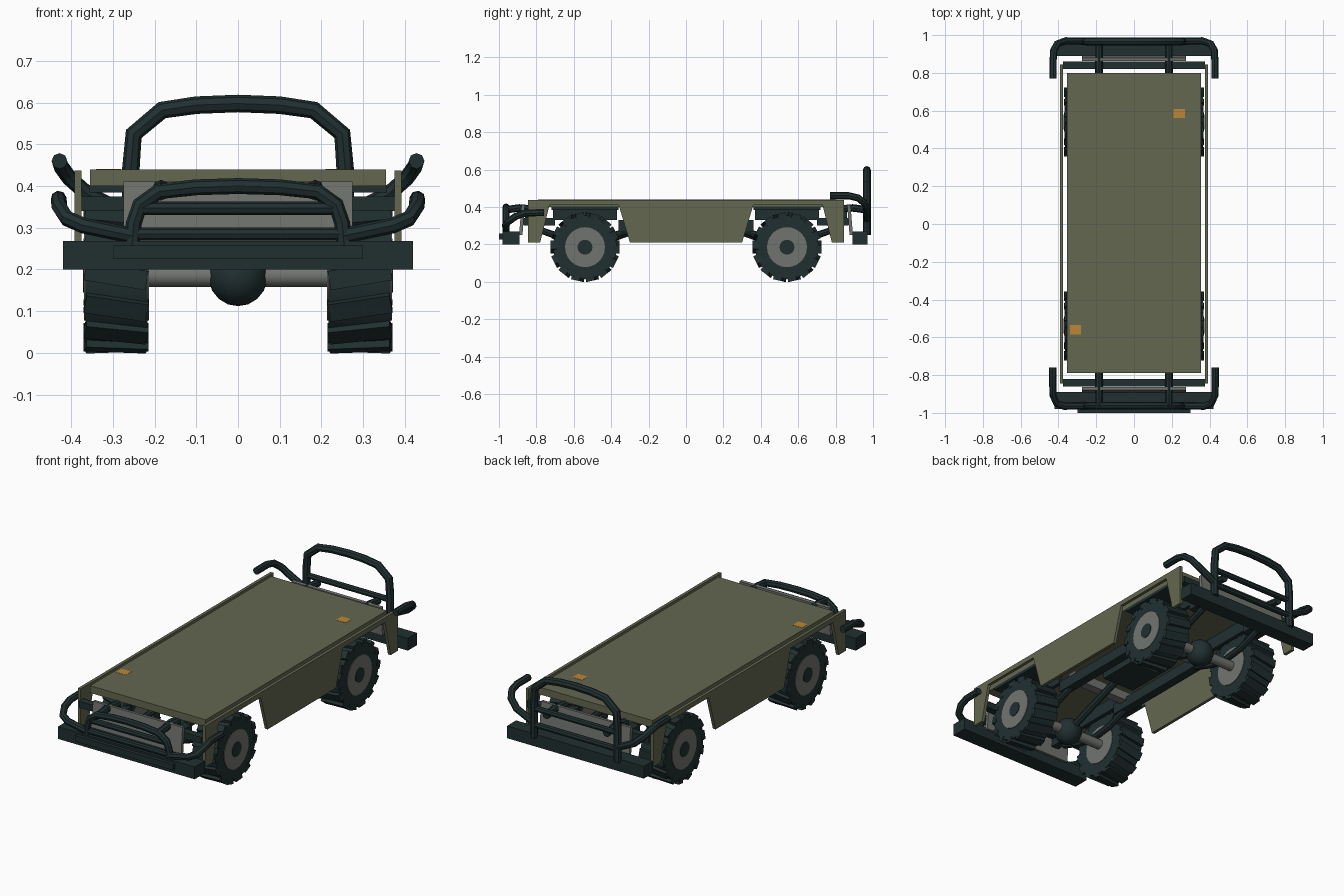
import bpy, bmesh, math
from mathutils import Matrix, Vector

if "Cube" in bpy.data.objects:
    bpy.data.objects.remove(bpy.data.objects["Cube"])


def material(name, rgb):
    m = bpy.data.materials.new(name)
    m.diffuse_color = (*rgb, 1)
    m.use_nodes = True
    m.node_tree.nodes["Principled BSDF"].inputs["Base Color"].default_value = m.diffuse_color
    return m


OLIVE = material("olive paint", (0.125, 0.135, 0.078))
DARK = material("dark green black", (0.015, 0.029, 0.030))
GREY = material("metal grey", (0.165, 0.175, 0.16))
ORANGE = material("orange marker", (0.5, 0.24, 0.04))


def add_object(name, bm, mat, smooth=False):
    bmesh.ops.recalc_face_normals(bm, faces=bm.faces)
    me = bpy.data.meshes.new(name)
    bm.to_mesh(me)
    bm.free()
    me.materials.append(mat)
    ob = bpy.data.objects.new(name, me)
    bpy.context.collection.objects.link(ob)
    if smooth:
        smooth_object(ob)
    return ob


def smooth_object(ob):
    bpy.ops.object.select_all(action='DESELECT')
    ob.select_set(True)
    bpy.context.view_layer.objects.active = ob
    bpy.ops.object.shade_smooth_by_angle(angle=math.radians(35))


def box(name, x, y, z, mat, tilt=0):
    """Box from (min, max) ranges, optionally tilted about its own x axis."""
    c = Vector([(a + b) / 2 for a, b in (x, y, z)])
    s = [b - a for a, b in (x, y, z)]
    bm = bmesh.new()
    bmesh.ops.create_cube(bm, size=1, matrix=Matrix.Translation(c)
                          @ Matrix.Rotation(tilt, 4, 'X') @ Matrix.Diagonal((*s, 1)))
    return add_object(name, bm, mat)


def tube(name, points, radius, mat=DARK):
    cu = bpy.data.curves.new(name, 'CURVE')
    cu.dimensions = '3D'
    cu.bevel_depth = radius
    cu.bevel_resolution = 2
    cu.use_fill_caps = True
    sp = cu.splines.new('POLY')
    sp.points.add(len(points) - 1)
    for p, co in zip(sp.points, points):
        p.co = (*co, 1)
    ob = bpy.data.objects.new(name, cu)
    bpy.context.collection.objects.link(ob)
    bpy.ops.object.select_all(action='DESELECT')
    ob.select_set(True)
    bpy.context.view_layer.objects.active = ob
    bpy.ops.object.convert(target='MESH')
    ob = bpy.context.object
    ob.data.materials.clear()
    ob.data.materials.append(mat)
    smooth_object(ob)
    return ob


def disc(name, x0, x1, r, y, z, mat, sides=24):
    """Cylinder lying along x."""
    bm = bmesh.new()
    bmesh.ops.create_cone(bm, cap_ends=True, segments=sides, radius1=r, radius2=r, depth=abs(x1 - x0),
                          matrix=Matrix.Translation(((x0 + x1) / 2, y, z)) @ Matrix.Rotation(math.pi / 2, 4, 'Y'))
    return add_object(name, bm, mat, True)


def mirrored(points):
    """Complete a half path that ends on x = 0."""
    return points + [(-x, y, z) for x, y, z in reversed(points[:-1])]


# Deck and its markers
box("deck", (-0.355, 0.355), (-0.79, 0.80), (0.40, 0.44), OLIVE)
for mx, my in ((-0.31, -0.56), (0.24, 0.585)):
    box("deck_marker", (mx - 0.03, mx + 0.03), (my - 0.025, my + 0.025), (0.438, 0.441), ORANGE)

# Side panels with wheel arches
half = [(0.30, 0.21), (0.36, 0.41), (0.73, 0.41), (0.78, 0.21), (0.845, 0.21), (0.845, 0.437)]
outline = half + [(-y, z) for y, z in reversed(half)]
for s in (-1, 1):
    bm = bmesh.new()
    face = bm.faces.new([bm.verts.new((s * 0.375, y, z)) for y, z in outline])
    ext = bmesh.ops.extrude_face_region(bm, geom=[face])
    bmesh.ops.translate(bm, vec=(s * 0.017, 0, 0), verts=[v for v in ext["geom"] if isinstance(v, bmesh.types.BMVert)])
    add_object("side_panel", bm, OLIVE)

# Wheels, arch liners and springs
R, WZ, AXLE = 0.185, 0.185, 0.54
for e in (-1, 1):
    wy = e * AXLE
    for s in (-1, 1):
        disc("tyre", s * 0.217, s * 0.366, 0.17, wy, WZ, DARK, 28)
        disc("wheel_rim", s * 0.214, s * 0.369, 0.107, wy, WZ, GREY, 24)
        disc("wheel_hub", s * 0.36, s * 0.372, 0.04, wy, WZ, DARK, 16)
        # slanted tread blocks around the tyre
        bm = bmesh.new()
        for i in range(14):
            m = (Matrix.Translation((s * 0.2925, wy, WZ)) @ Matrix.Rotation(math.tau * (i + 0.5) / 14, 4, 'X')
                 @ Matrix.Translation((0, 0, 0.1685)) @ Matrix.Rotation(s * 0.16, 4, 'Z')
                 @ Matrix.Diagonal((0.15, 0.046, 0.03, 1)))
            bmesh.ops.create_cube(bm, size=1, matrix=m)
        add_object("tyre_tread", bm, DARK)
        box("arch_liner_top", *[sorted(r) for r in ((s * 0.19, s * 0.357), (wy - 0.18, wy + 0.18), (0.385, 0.402))], DARK)
        box("arch_liner_side", sorted((s * 0.185, s * 0.205)), (wy - 0.17, wy + 0.17), (0.33, 0.40), DARK)
        tube("leaf_spring", [(s * 0.185, wy + d, z) for d, z in
                             ((-0.25, 0.28), (-0.12, 0.235), (0, 0.22), (0.12, 0.235), (0.25, 0.28))], 0.018)
    # axle and differential
    disc("axle", -0.22, 0.22, 0.027, wy, WZ, GREY, 16)
    bm = bmesh.new()
    bmesh.ops.create_uvsphere(bm, u_segments=14, v_segments=9, radius=0.073, matrix=Matrix.Translation((0, wy, WZ)))
    add_object("differential", bm, DARK, True)
    tube("drive_shaft", [(0, wy - e * 0.05, 0.20), (0, e * 0.12, 0.33)], 0.02)
    box("cross_member", (-0.19, 0.19), (e * 0.28 - 0.025, e * 0.28 + 0.025), (0.31, 0.36), GREY)
    # end beam and grille plate
    box("end_beam", (-0.375, 0.375), (e * 0.84 - 0.02, e * 0.84 + 0.02), (0.34, 0.375), DARK)
    box("grille", (-0.275, 0.275), (e * 0.877 - 0.009, e * 0.877 + 0.009), (0.25, 0.41), GREY, e * 0.08)

# Chassis rails and transfer box
for s in (-1, 1):
    box("chassis_rail", (s * 0.185 - 0.025, s * 0.185 + 0.025), (-0.36, 0.36), (0.27, 0.33), DARK)
    for e in (-1, 1):
        box("rail_end", (s * 0.185 - 0.022, s * 0.185 + 0.022), sorted((e * 0.70, e * 0.87)), (0.30, 0.34), DARK)
        tube("bar_support", [(s * 0.185, e * 0.79, 0.385), (s * 0.185, e * 0.89, 0.395),
                             (s * 0.185, e * 0.965, 0.385)], 0.02)
box("transfer_box", (-0.10, 0.10), (-0.13, 0.20), (0.29, 0.40), DARK)

# Bumpers
box("front_bumper", (-0.42, 0.42), (-0.98, -0.89), (0.20, 0.268), DARK)
box("front_bumper_plate", (-0.30, 0.30), (-1.0, -0.97), (0.225, 0.258), DARK)
box("rear_bumper", (-0.42, 0.42), (0.89, 0.97), (0.20, 0.268), DARK)

# Front guard bars
fy = -0.962
tube("front_hoop", mirrored([(0.255, fy, 0.25), (0.25, fy, 0.31), (0.235, fy, 0.355), (0.19, fy, 0.387),
                             (0.10, fy, 0.397), (0, fy, 0.40)]), 0.019)
for z, hw in ((0.285, 0.25), (0.347, 0.235)):
    tube("front_crossbar", [(-hw, fy, z), (hw, fy, z)], 0.016)

# Rear guard bars
ry = 0.967
tube("rear_hoop", mirrored([(0.257, ry, 0.25), (0.257, ry, 0.44), (0.25, ry, 0.525), (0.182, ry, 0.582),
                            (0.10, ry, 0.594), (0, ry, 0.598)]), 0.021)
for z in (0.32, 0.41):
    tube("rear_crossbar", [(-0.257, ry, z), (0.257, ry, z)], 0.016)

# Hooked corner bars
for s in (-1, 1):
    tube("front_corner_bar", [(s * x, y, z) for x, y, z in
                              ((0.25, -0.962, 0.28), (0.37, -0.965, 0.305), (0.41, -0.95, 0.322),
                               (0.428, -0.91, 0.35), (0.43, -0.86, 0.368), (0.43, -0.76, 0.37))], 0.019)
    tube("rear_corner_bar", [(s * x, y, z) for x, y, z in
                             ((0.257, 0.967, 0.33), (0.36, 0.97, 0.38), (0.405, 0.955, 0.42),
                              (0.425, 0.92, 0.448), (0.428, 0.87, 0.46), (0.428, 0.77, 0.46))], 0.019)
